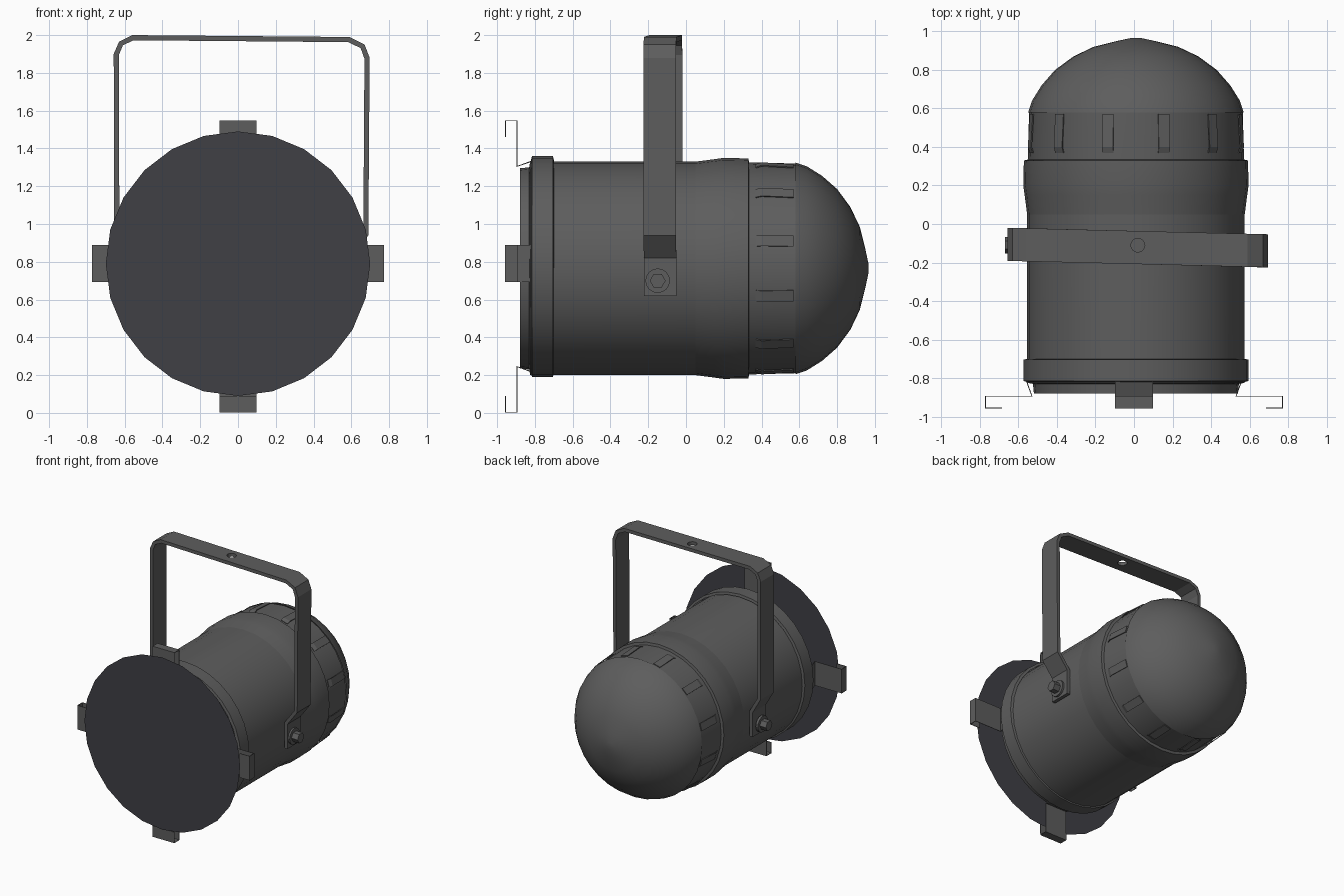
import bpy, math
from mathutils import Matrix, Vector

if "Cube" in bpy.data.objects:
    bpy.data.objects.remove(bpy.data.objects["Cube"])

CX, CZ = 0.01, 0.765          # axis of the lamp body
SEG = 32


def material(name, col):
    m = bpy.data.materials.new(name)
    m.diffuse_color = (*col, 1)
    m.use_nodes = True
    m.node_tree.nodes["Principled BSDF"].inputs["Base Color"].default_value = m.diffuse_color
    return m


METAL = material("dark_metal", (0.11, 0.11, 0.11))
FILTER = material("dark_filter", (0.05, 0.05, 0.06))


def make(name, verts, faces, mat=METAL, smooth=False):
    me = bpy.data.meshes.new(name)
    me.from_pydata(verts, [], faces)
    ob = bpy.data.objects.new(name, me)
    bpy.context.collection.objects.link(ob)
    me.materials.append(mat)
    if smooth:
        bpy.ops.object.select_all(action='DESELECT')
        ob.select_set(True)
        bpy.context.view_layer.objects.active = ob
        bpy.ops.object.shade_smooth_by_angle(angle=math.radians(35))
    return ob


def lathe(name, profile, cap=False, cx=CX, cz=CZ):
    """Spin (y, radius) points round the y axis."""
    v, f = [], []
    for y, r in profile:
        for k in range(SEG):
            a = 2 * math.pi * k / SEG
            v.append((cx + r * math.sin(a), y, cz + r * math.cos(a)))
    for i in range(len(profile) - 1):
        for k in range(SEG):
            n = (k + 1) % SEG
            f.append((i * SEG + k, i * SEG + n, (i + 1) * SEG + n, (i + 1) * SEG + k))
    if cap:
        f.append(tuple((len(profile) - 1) * SEG + k for k in range(SEG)))
    return make(name, v, f, smooth=True)


def strip(name, path, matrix, half, thick):
    """Sheet-metal strip: path of (y, z) swept across x, then placed."""
    v = [matrix @ Vector((s * half, y, z)) for y, z in path for s in (-1, 1)]
    f = [(2 * i, 2 * i + 1, 2 * i + 3, 2 * i + 2) for i in range(len(path) - 1)]
    ob = make(name, v, f)
    md = ob.modifiers.new("sheet", 'SOLIDIFY')
    md.thickness, md.offset = thick, 0
    return ob


def cylinder(name, loc, r, depth, axis, sides):
    bpy.ops.mesh.primitive_cylinder_add(vertices=sides, radius=r, depth=depth, location=loc)
    ob = bpy.context.object
    ob.name = name
    if axis == 'X':
        ob.rotation_euler.y = math.pi / 2
    ob.data.materials.append(METAL)
    return ob


# Can body, raised bands and domed rear cap
lathe("can_body", [(-0.88, 0.53), (-0.83, 0.535), (-0.825, 0.565), (0.2, 0.565), (0.58, 0.555)])
lathe("front_band", [(-0.82, 0.565), (-0.815, 0.585), (-0.705, 0.585), (-0.70, 0.565)], cz=0.775)
lathe("middle_band", [(0.05, 0.565), (0.15, 0.578), (0.2, 0.585), (0.33, 0.582), (0.335, 0.56)])
lathe("rear_dome", [(0.58, 0.56), (0.64, 0.54), (0.72, 0.49), (0.80, 0.42),
                    (0.87, 0.325), (0.92, 0.22), (0.95, 0.10), (0.965, 0.03)], cap=True)

# Cooling louvres round the rear of the can
for k in range(12):
    rot = Matrix.Translation((CX, 0, CZ)) @ Matrix.Rotation(math.tau * (k + 0.5) / 12, 4, 'Y')
    strip("louvre", [(0.37, 0.56), (0.40, 0.57), (0.57, 0.56)], rot, 0.03, 0.006)

# Round filter sheet in front
disc = [(0.7 * math.sin(math.tau * k / 24), -0.972, 0.79 + 0.7 * math.cos(math.tau * k / 24))
        for k in range(24)]
make("filter_sheet", disc, [tuple(range(24))], FILTER)

# Four hooked clips holding the filter
for k in range(4):
    cz = 0.79 if k % 2 else 0.775
    rot = Matrix.Translation((0, 0, cz)) @ Matrix.Rotation(k * math.pi / 2, 4, 'Y')
    strip("filter_clip", [(-0.81, 0.56), (-0.895, 0.53), (-0.895, 0.772),
                          (-0.955, 0.772), (-0.955, 0.685)], rot, 0.098, 0.006)

# Hanging yoke, one bent strip of (x, z) points
path = [(0.60, 0.62), (0.60, 0.82), (0.69, 0.94), (0.697, 1.88), (0.67, 1.95), (0.59, 1.99),
        (-0.56, 2.0), (-0.63, 1.965), (-0.658, 1.90), (-0.655, 0.94), (-0.585, 0.82), (-0.585, 0.62)]
v = [(x, -0.122 - 0.025 * x + s * 0.086, z) for x, z in path for s in (-1, 1)]
f = [(2 * i, 2 * i + 1, 2 * i + 3, 2 * i + 2) for i in range(len(path) - 1)]
yoke = make("yoke", v, f)
md = yoke.modifiers.new("sheet", 'SOLIDIFY')
md.thickness, md.offset = 0.028, -1

# Hanging hole through the yoke
cutter = cylinder("hole_cutter", (0.02, -0.11, 1.98), 0.036, 0.2, 'Z', 16)
cutter.hide_render = True
cutter.hide_set(True)
md = yoke.modifiers.new("hole", 'BOOLEAN')
md.object, md.operation, md.solver = cutter, 'DIFFERENCE', 'EXACT'

# Pivot bolts with washers
for s in (-1, 1):
    y = -0.13 - 0.02 * s
    cylinder("pivot_washer", (s * 0.605, y, 0.70), 0.065, 0.02, 'X', 16)
    cylinder("pivot_bolt", (s * 0.63, y, 0.70), 0.042, 0.08, 'X', 6)
